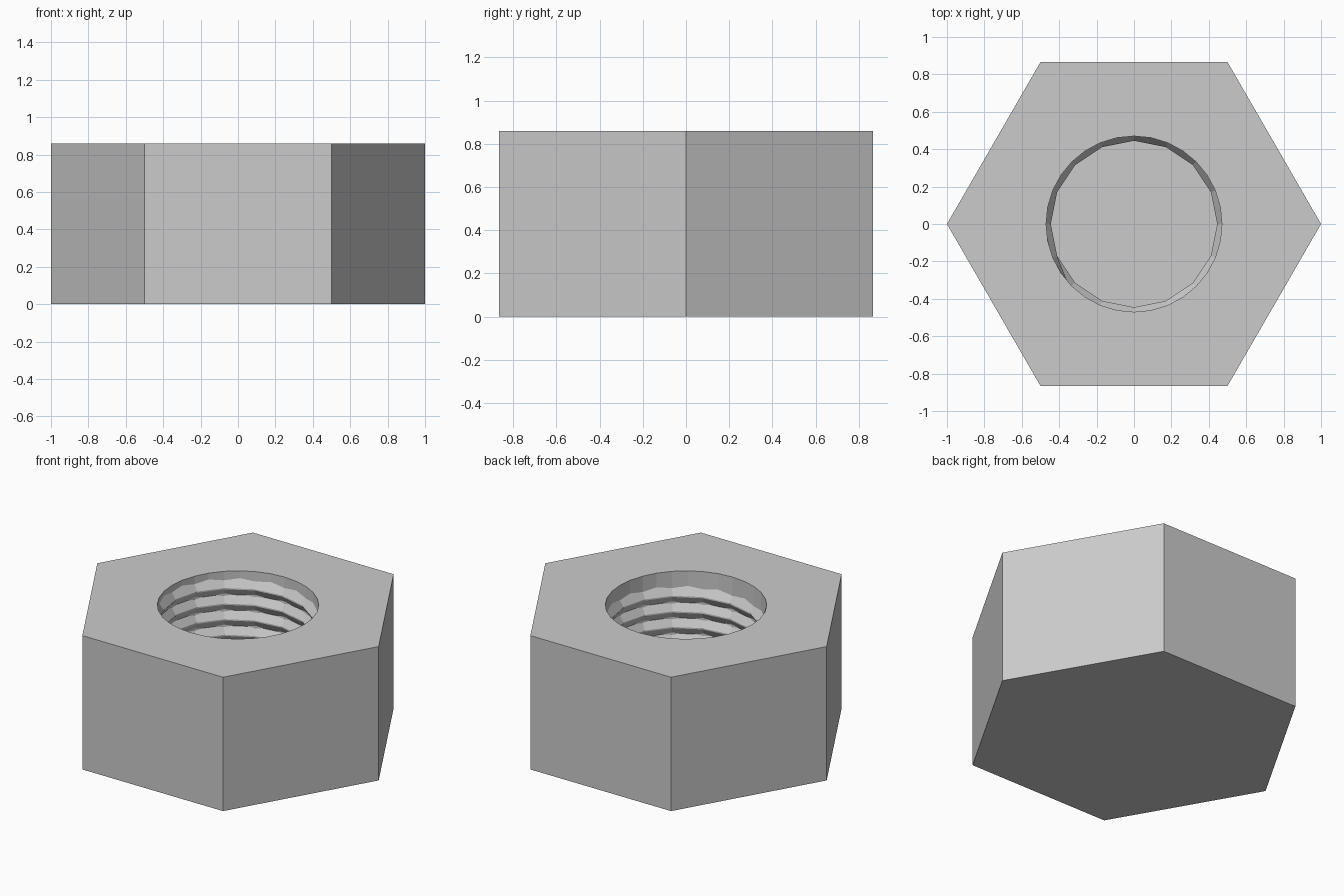
import bpy, bmesh
from math import cos, sin, pi, radians

cube = bpy.data.objects.get("Cube")
if cube:
    bpy.data.objects.remove(cube, do_unlink=True)

HEIGHT = 0.86
BORE = 0.47
CREST = 0.445
PITCH = 0.1
SEGMENTS = 16

steel = bpy.data.materials.new("grey steel")
steel.use_nodes = True
colour = (0.6, 0.6, 0.6, 1)
steel.diffuse_color = colour
steel.node_tree.nodes["Principled BSDF"].inputs["Base Color"].default_value = colour


def prism(name, sides, radius, bottom, top):
    """Upright prism with a corner on +x."""
    bm = bmesh.new()
    ring = [bm.verts.new((radius * cos(2 * pi * i / sides), radius * sin(2 * pi * i / sides), bottom))
            for i in range(sides)]
    base = bm.faces.new(ring)
    extruded = bmesh.ops.extrude_face_region(bm, geom=[base], use_keep_orig=True)
    moved = [v for v in extruded["geom"] if isinstance(v, bmesh.types.BMVert)]
    bmesh.ops.translate(bm, verts=moved, vec=(0, 0, top - bottom))
    return finish(name, bm)


def finish(name, bm):
    bmesh.ops.recalc_face_normals(bm, faces=bm.faces)
    mesh = bpy.data.meshes.new(name)
    bm.to_mesh(mesh)
    bm.free()
    mesh.materials.append(steel)
    obj = bpy.data.objects.new(name, mesh)
    bpy.context.collection.objects.link(obj)
    return obj


# Hexagonal body with a bore closed by a thin base
body = prism("hex_body", 6, 1, 0, HEIGHT)
cutter = prism("bore_cutter", 32, BORE, 0.008, HEIGHT + 0.2)
cutter.hide_render = True
cutter.hide_viewport = True
cutter.display_type = 'WIRE'
bore = body.modifiers.new("bore", 'BOOLEAN')
bore.operation = 'DIFFERENCE'
bore.solver = 'EXACT'
bore.object = cutter

# Internal helical thread, its root buried in the wall and both ends faded out
root = BORE + 0.015
half = 0.065
profile = [(root, half), (CREST, 0.004), (CREST, -0.004), (root, -half)]
end_angle = radians(225)
end_height = 0.785
steps = 7 * SEGMENTS
bm = bmesh.new()
previous = None
for i in range(steps + 1):
    angle = end_angle - 2 * pi * i / SEGMENTS
    z = end_height - PITCH * i / SEGMENTS
    faded = i in (0, steps)
    ring = []
    for r, dz in profile:
        r = root if faded else r
        ring.append(bm.verts.new((r * cos(angle), r * sin(angle), z + dz)))
    if previous:
        for a in range(3):
            bm.faces.new((previous[a], previous[a + 1], ring[a + 1], ring[a]))
    previous = ring
thread = finish("inner_thread", bm)
# Make the thread surface face the axis
mid = thread.data.polygons[4 * 3 + 1]
if mid.normal.x * mid.center.x + mid.normal.y * mid.center.y > 0:
    thread.data.flip_normals()
